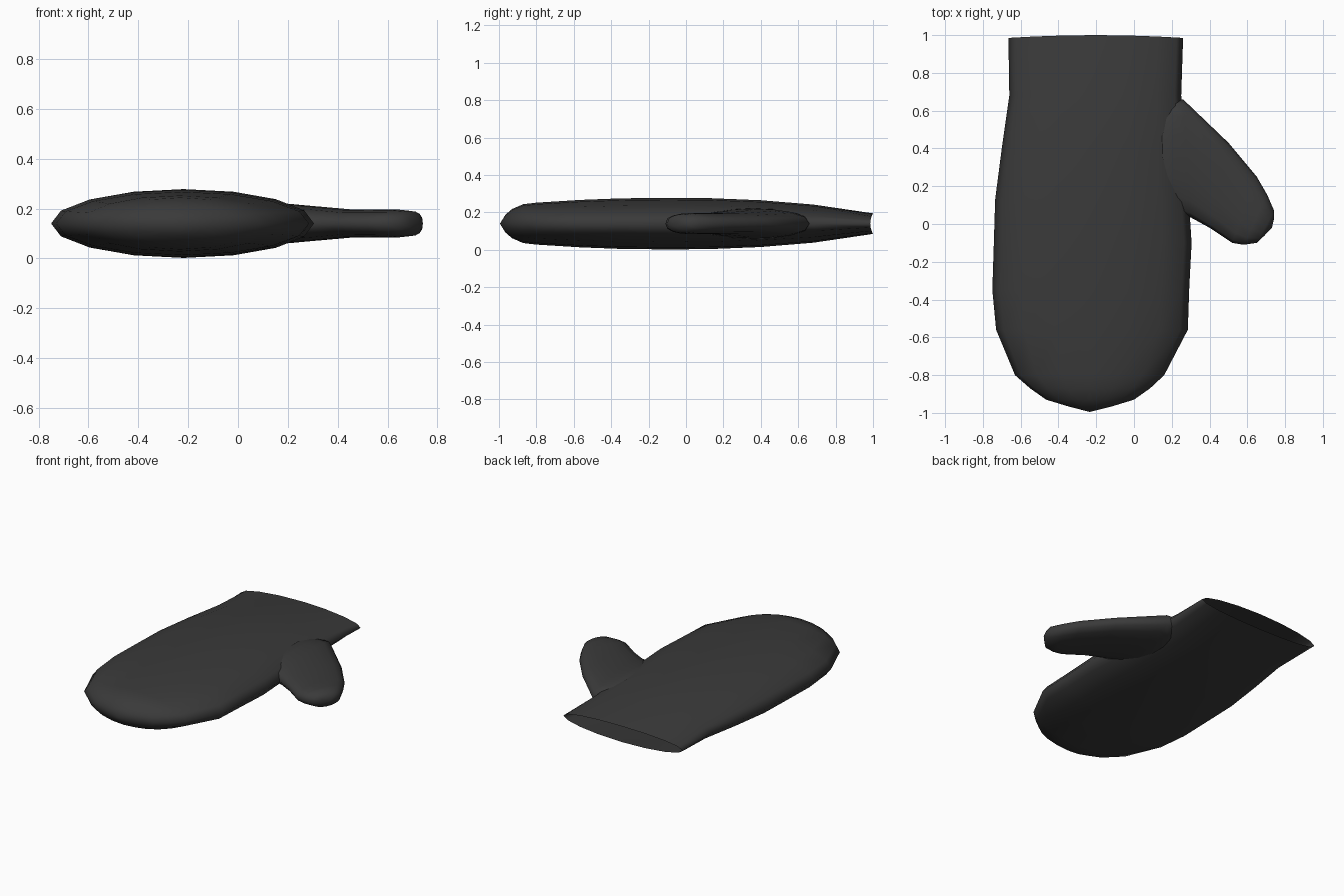
import bpy, bmesh, math

if "Cube" in bpy.data.objects:
    bpy.data.objects.remove(bpy.data.objects["Cube"])

ZC = 0.14  # mid-plane height

fabric = bpy.data.materials.new("charcoal fabric")
fabric.diffuse_color = (0.042, 0.042, 0.042, 1)
fabric.use_nodes = True
fabric.node_tree.nodes["Principled BSDF"].inputs["Base Color"].default_value = fabric.diffuse_color


def loft(name, sections, sides, power, bow=0.0, cap_start=False, tip=None):
    """Skin rings; each section is (edge a, edge b, half thickness) in plan."""
    bm = bmesh.new()
    rings = []
    for i, (a, b, h) in enumerate(sections):
        ring = []
        for k in range(sides):
            t = 2 * math.pi * k / sides
            u, s = math.cos(t), math.sin(t)
            w = math.copysign(abs(s) ** power, s) if abs(s) > 1e-6 else 0
            x = (a[0] + b[0]) / 2 + u * (b[0] - a[0]) / 2
            y = (a[1] + b[1]) / 2 + u * (b[1] - a[1]) / 2
            if i == 0:
                y += bow * (1 - u * u)
            ring.append(bm.verts.new((x, y, ZC + h * w)))
        rings.append(ring)
    for r, q in zip(rings, rings[1:]):
        for k in range(sides):
            n = (k + 1) % sides
            bm.faces.new((r[k], r[n], q[n], q[k]))
    if cap_start:
        bm.faces.new(rings[0])
    end = bm.verts.new((tip[0], tip[1], ZC))
    for k in range(sides):
        bm.faces.new((rings[-1][k], rings[-1][(k + 1) % sides], end))
    bmesh.ops.recalc_face_normals(bm, faces=bm.faces)
    # the normals must point away from the mid-plane
    if sum(f.normal.z * (f.calc_center_median().z - ZC) for f in bm.faces) < 0:
        bmesh.ops.reverse_faces(bm, faces=bm.faces)
    for f in bm.faces:
        f.smooth = True
    me = bpy.data.meshes.new(name)
    bm.to_mesh(me)
    bm.free()
    me.materials.append(fabric)
    ob = bpy.data.objects.new(name, me)
    bpy.context.collection.objects.link(ob)
    return ob


# Hand and open cuff: y, left x, right x, half thickness
hand = [(0.985, -0.665, 0.26, 0.055), (0.68, -0.66, 0.25, 0.102),
        (0.40, -0.70, 0.27, 0.125), (0.13, -0.735, 0.29, 0.136),
        (-0.10, -0.742, 0.305, 0.138), (-0.35, -0.75, 0.292, 0.135),
        (-0.56, -0.73, 0.285, 0.127), (-0.80, -0.63, 0.16, 0.112),
        (-0.87, -0.55, 0.085, 0.104), (-0.93, -0.465, 0.0, 0.078),
        (-0.965, -0.35, -0.115, 0.048)]
loft("mitten_hand", [((l, y), (r, y), h) for y, l, r, h in hand],
     16, 1.0, bow=0.015, tip=(-0.235, -0.995))

# Thumb: inner edge, outer edge, half thickness; root is buried in the hand
thumb = [((0.08, 0.12), (0.08, 0.60), 0.085),
         ((0.21, 0.06), (0.20, 0.66), 0.079),
         ((0.30, 0.035), (0.26, 0.66), 0.072),
         ((0.40, -0.02), (0.50, 0.43), 0.057),
         ((0.52, -0.10), (0.65, 0.25), 0.056),
         ((0.58, -0.11), (0.705, 0.155), 0.056),
         ((0.65, -0.10), (0.742, 0.07), 0.05),
         ((0.69, -0.062), (0.742, 0.03), 0.03)]
loft("mitten_thumb", thumb, 16, 0.75, cap_start=True, tip=(0.73, -0.02))
